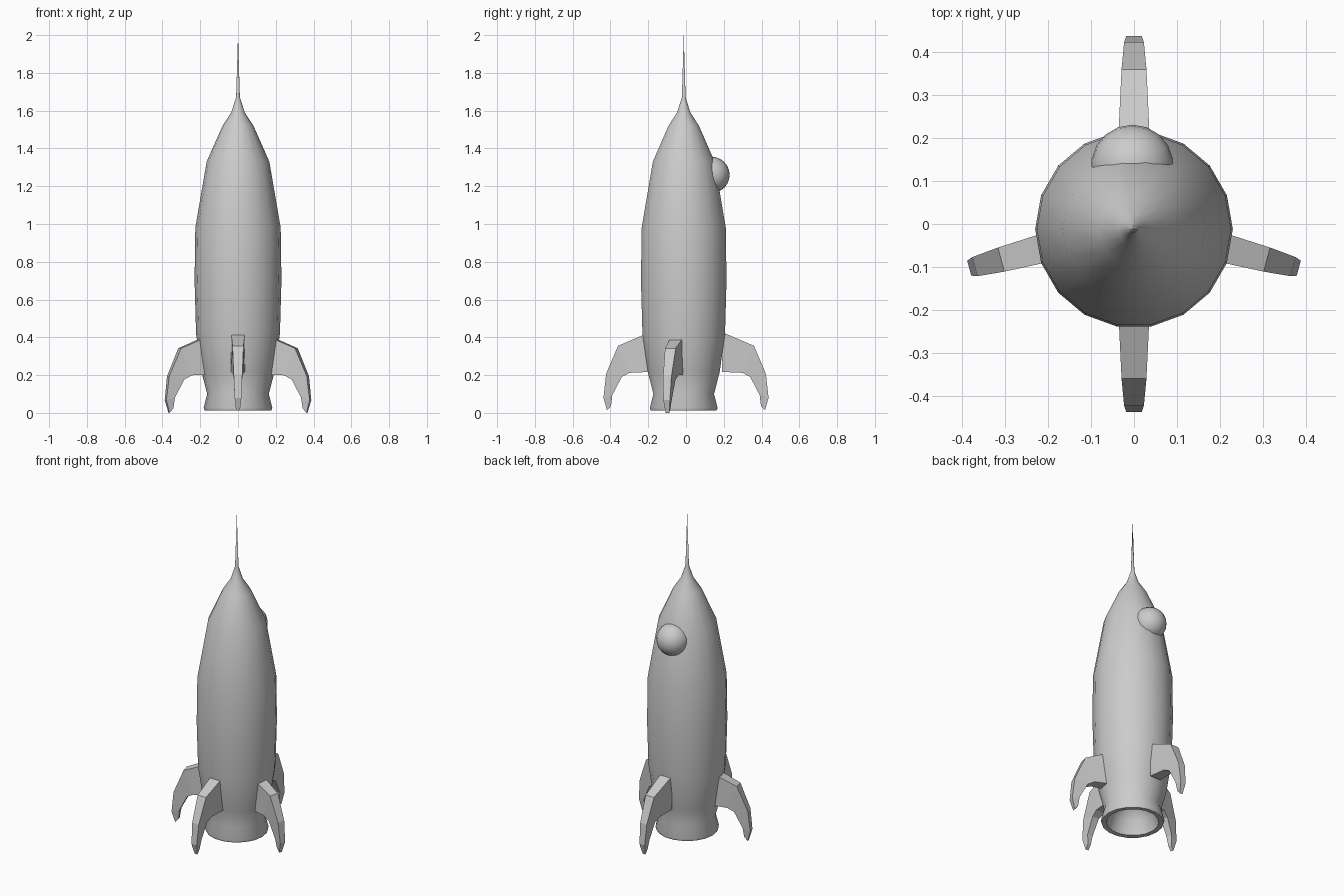
import bpy, bmesh, math
from mathutils import Matrix, Vector

if "Cube" in bpy.data.objects:
    bpy.data.objects.remove(bpy.data.objects["Cube"])

CY = -0.012   # hull axis sits slightly forward


def finish(bm, name, smooth=None):
    bmesh.ops.recalc_face_normals(bm, faces=bm.faces[:])
    me = bpy.data.meshes.new(name)
    bm.to_mesh(me)
    bm.free()
    ob = bpy.data.objects.new(name, me)
    bpy.context.collection.objects.link(ob)
    if smooth:
        bpy.ops.object.select_all(action='DESELECT')
        ob.select_set(True)
        bpy.context.view_layer.objects.active = ob
        bpy.ops.object.shade_smooth_by_angle(angle=math.radians(smooth))
    return ob


def lathe(name, profile, sides, smooth):
    """Revolve (radius, z) points around the hull axis; radius 0 makes a pole."""
    bm = bmesh.new()
    rings = []
    for r, z in profile:
        if r == 0:
            rings.append([bm.verts.new((0, CY, z))] * sides)
        else:
            rings.append([bm.verts.new((r * math.cos(math.tau * i / sides),
                                        CY + r * math.sin(math.tau * i / sides), z))
                          for i in range(sides)])
    for a, b in zip(rings, rings[1:]):
        for i in range(sides):
            j = (i + 1) % sides
            bm.faces.new(list(dict.fromkeys((a[i], a[j], b[j], b[i]))))
    return finish(bm, name, smooth)


# Hull with nose spike, flared skirt and hollow nozzle
lathe("rocket_hull", [
    (0, 0.19), (0.07, 0.17), (0.125, 0.1), (0.15, 0.015),
    (0.177, 0.013), (0.182, 0.027), (0.163, 0.10), (0.193, 0.215),
    (0.222, 0.42), (0.23, 0.70), (0.226, 0.98), (0.166, 1.33),
    (0.082, 1.52), (0.036, 1.59), (0.010, 1.67), (0, 2.0)], 18, 40)

# Round window bubble on the back of the nose
bm = bmesh.new()
bmesh.ops.create_uvsphere(bm, u_segments=18, v_segments=12, radius=0.096,
                          matrix=Matrix.Translation((-0.004, 0.135, 1.26)))
finish(bm, "window_bubble", 40)

# Curved tapering fins: stations of (outer edge, inner edge, half width)
STATIONS = [((0.19, 0.428), (0.19, 0.217), 0.037),
            ((0.36, 0.355), (0.30, 0.212), 0.029),
            ((0.423, 0.207), (0.34, 0.19), 0.023),
            ((0.437, 0.08), (0.39, 0.095), 0.018),
            ((0.418, 0.013), (0.397, 0.037), 0.010)]


def fin(name, angle, slide=0.0, drop=0.0):
    rot = Matrix.Rotation(math.radians(angle), 3, 'Z')
    bm = bmesh.new()
    loops = []
    for (ro, zo), (ri, zi), w in STATIONS:
        pts = [(ro, -w, zo), (ro, w, zo), (ri, w, zi), (ri, -w, zi)]
        loops.append([bm.verts.new(rot @ Vector((x - slide, y, z - drop)))
                      for x, y, z in pts])
    for a, b in zip(loops, loops[1:]):
        for i in range(4):
            j = (i + 1) % 4
            bm.faces.new((a[i], a[j], b[j], b[i]))
    bm.faces.new(loops[0])
    bm.faces.new(loops[-1])
    finish(bm, name)


fin("front_fin", -90)
fin("back_fin", 90)
fin("right_fin", -15, 0.04, 0.013)
fin("left_fin", 195, 0.04, 0.013)
